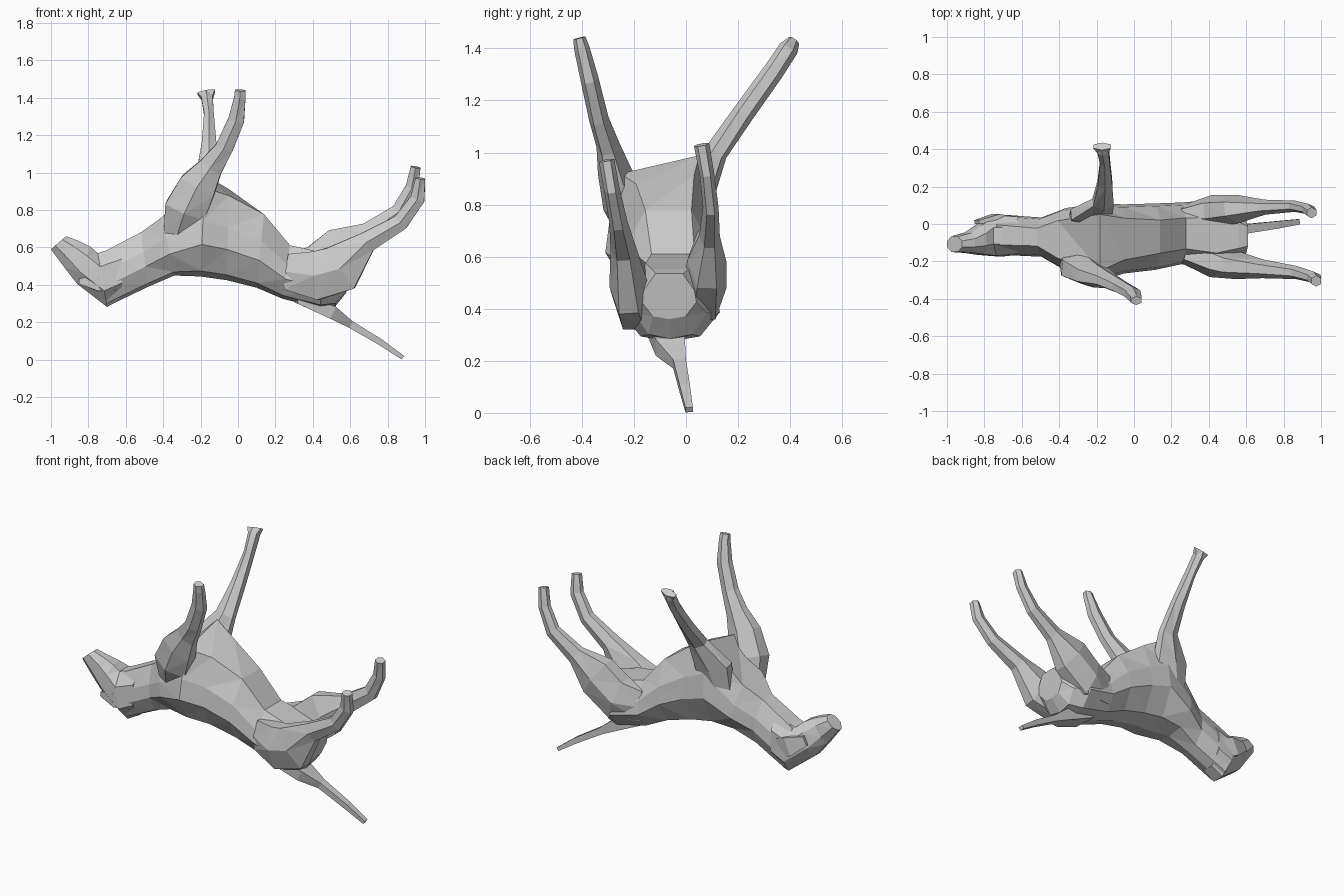
import bpy, bmesh, math
from mathutils import Vector


def skin(name, rings):
    """Bridge equal-sized rings of points into one closed faceted part."""
    bm = bmesh.new()
    vr = [[bm.verts.new(p) for p in r] for r in rings]
    n = len(vr[0])
    for a, b in zip(vr, vr[1:]):
        for i in range(n):
            j = (i + 1) % n
            bm.faces.new((a[i], a[j], b[j], b[i]))
    bm.faces.new(vr[0][::-1])
    bm.faces.new(vr[-1])
    bmesh.ops.triangulate(bm, faces=bm.faces)
    bmesh.ops.recalc_face_normals(bm, faces=bm.faces)
    me = bpy.data.meshes.new(name)
    bm.to_mesh(me)
    bm.free()
    ob = bpy.data.objects.new(name, me)
    bpy.context.collection.objects.link(ob)
    return ob


def limb(name, path, n=6):
    """Tube along (x, y, z, side radius, fore-aft radius) stations."""
    pts = [Vector(p[:3]) for p in path]
    rings = []
    for i, p in enumerate(path):
        t = (pts[min(i + 1, len(pts) - 1)] - pts[max(i - 1, 0)]).normalized()
        s = Vector((0, 1, 0))
        s = (s - t * s.dot(t)).normalized()
        u = t.cross(s)
        rings.append([pts[i] + s * p[3] * math.cos(a) + u * p[4] * math.sin(a)
                      for a in (math.tau * (k + 0.5 * (n % 4 == 0)) / n for k in range(n))])
    return skin(name, rings)


def body_ring(xb, xt, z0, z1, y0, y1, top, tilt=0):
    """Nine-sided section: flat back below, narrower belly above."""
    yc, hw, h = (y0 + y1) / 2, (y1 - y0) / 2, z1 - z0
    prof = [(0, 0), (.6, .06), (1, .36), (.92, .62), (top, .97),
            (-top, .97), (-.92, .62), (-1, .36), (-.6, .06)]
    return [(xb + (xt - xb) * v, yc + hw * u, z0 + h * v + tilt * u * v) for u, v in prof]


def head_ring(a, b, y0, y1):
    """Six-sided section spanning side-view points a (forehead) and b (jaw)."""
    yc, hw = (y0 + y1) / 2, (y1 - y0) / 2
    prof = [(0, .35), (.3, 1), (.75, .95), (1, .4), (1, -.4), (.75, -.95), (.3, -1), (0, -.35)]
    return [(a[0] + (b[0] - a[0]) * v, yc + hw * u, a[1] + (b[1] - a[1]) * v)
            for v, u in prof]


# torso on its back, from neck to rump
skin("torso", [body_ring(*s) for s in [
    (-.70, -.74, .285, .575, -.165, .05, .5),
    (-.48, -.52, .39, .69, -.175, .035, .45),
    (-.34, -.41, .45, .77, -.25, .085, .6),
    (-.20, -.18, .445, .97, -.31, .11, .72, .05),
    (-.06, -.05, .425, .91, -.265, .105, .6, .03),
    (.10, .14, .385, .79, -.245, .11, .5),
    (.24, .28, .325, .62, -.215, .115, .5),
    (.44, .44, .275, .585, -.25, .13, .5),
    (.52, .56, .285, .56, -.20, .08, .5),
    (.58, .61, .36, .54, -.17, .04, .5)]])

# head: skull below, muzzle pointing up and forward
skin("head", [head_ring(*s) for s in [
    ((-.62, .325), (-.62, .61), -.165, .045),
    ((-.70, .282), (-.75, .57), -.175, .05),
    ((-.86, .405), (-.79, .605), -.165, .0),
    ((-.93, .495), (-.85, .635), -.155, -.045),
    ((-1.0, .59), (-.92, .66), -.15, -.065)]])

# ears
limb("ear_left", [(-.66, .02, .44, .03, .08), (-.74, .035, .47, .025, .08),
                  (-.84, .01, .52, .015, .04)], 4)
limb("ear_right", [(-.66, -.13, .42, .03, .07), (-.75, -.155, .41, .025, .06),
                   (-.85, -.15, .42, .01, .02)], 4)

# front legs
limb("front_leg_right", [
    (-.33, -.19, .65, .05, .08), (-.28, -.235, .80, .085, .13),
    (-.215, -.275, .93, .065, .115), (-.145, -.30, 1.03, .045, .075),
    (-.075, -.335, 1.13, .038, .055), (-.01, -.37, 1.28, .035, .05),
    (.01, -.40, 1.40, .03, .035), (.012, -.41, 1.44, .024, .033)])
limb("front_leg_left", [
    (-.28, .03, .66, .04, .08), (-.23, .05, .84, .06, .13),
    (-.165, .115, 1.00, .045, .065), (-.155, .22, 1.15, .042, .045),
    (-.155, .335, 1.31, .04, .03), (-.165, .395, 1.40, .038, .035),
    (-.17, .415, 1.43, .024, .055)])

# hind legs with haunches
limb("hind_leg_right", [
    (.26, -.17, .47, .04, .11), (.42, -.20, .45, .085, .15),
    (.55, -.22, .49, .075, .15), (.69, -.24, .63, .05, .065),
    (.87, -.26, .735, .035, .05), (.96, -.285, .86, .03, .045),
    (.975, -.305, .97, .03, .03)])
limb("hind_leg_left", [
    (.26, .06, .47, .04, .11), (.42, .07, .48, .085, .15),
    (.56, .08, .585, .075, .15), (.70, .09, .68, .04, .065),
    (.86, .095, .79, .03, .05), (.93, .08, .92, .028, .04),
    (.95, .06, 1.03, .03, .03)])

# tail
limb("tail", [
    (.32, -.08, .33, .10, .04), (.50, -.06, .255, .08, .05),
    (.60, -.025, .19, .035, .028), (.76, -.005, .095, .028, .024),
    (.88, .012, .012, .02, .016)], 4)
